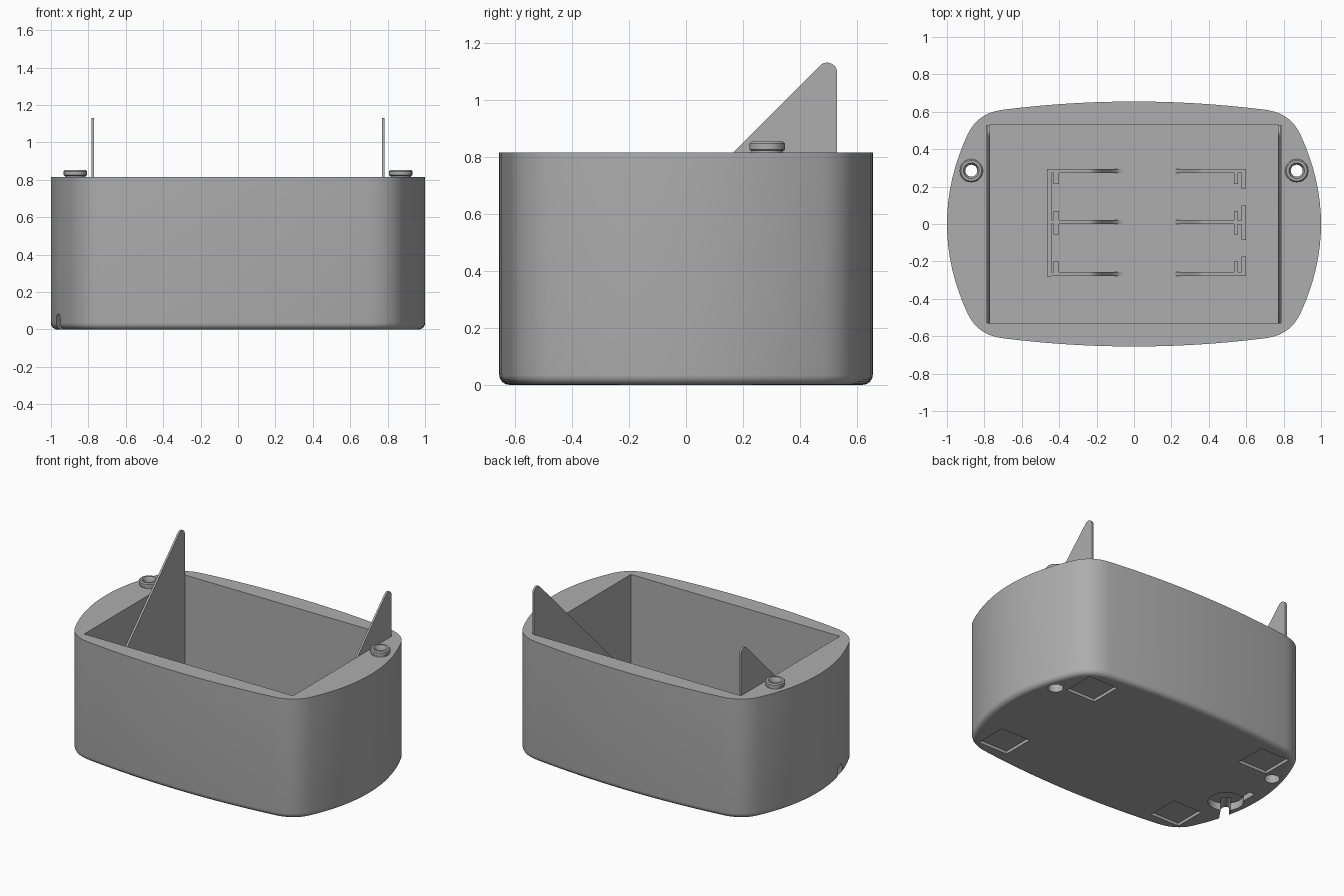
import bpy, bmesh, math
from mathutils import Matrix, Vector

if "Cube" in bpy.data.objects:
    bpy.data.objects.remove(bpy.data.objects["Cube"])

grey = bpy.data.materials.new("plain_grey")
grey.use_nodes = True
GREY = (0.42, 0.42, 0.42, 1)
grey.diffuse_color = GREY
grey.node_tree.nodes["Principled BSDF"].inputs["Base Color"].default_value = GREY

RIM, FLOOR = 0.815, 0.07


def finish(bm, name):
    bmesh.ops.recalc_face_normals(bm, faces=bm.faces)
    mesh = bpy.data.meshes.new(name)
    bm.to_mesh(mesh)
    bm.free()
    mesh.materials.append(grey)
    ob = bpy.data.objects.new(name, mesh)
    bpy.context.collection.objects.link(ob)
    return ob


def smooth(ob):
    bpy.ops.object.select_all(action="DESELECT")
    ob.select_set(True)
    bpy.context.view_layer.objects.active = ob
    bpy.ops.object.shade_smooth_by_angle(angle=math.radians(35))


def loft(name, rings):
    """Closed solid through a list of equal rings of points."""
    bm = bmesh.new()
    rows = [[bm.verts.new(p) for p in ring] for ring in rings]
    for a, b in zip(rows, rows[1:]):
        for i in range(len(a)):
            j = (i + 1) % len(a)
            bm.faces.new((a[i], a[j], b[j], b[i]))
    bm.faces.new(rows[0])
    bm.faces.new(rows[-1])
    return finish(bm, name)


def prism(name, pts, axis, lo, hi):
    """Extrude a flat profile along x or y; the profile's last coordinate is z."""
    place = (lambda p, d: (d, p[0], p[1])) if axis == "x" else (lambda p, d: (p[0], d, p[1]))
    return loft(name, [[place(p, d) for p in pts] for d in (lo, hi)])


def box(name, x0, x1, y0, y1, z0, z1):
    return prism(name, [(x0, z0), (x1, z0), (x1, z1), (x0, z1)], "y", y0, y1)


def turned(name, x, y, profile, n=40):
    """Solid of revolution from (radius, height) pairs."""
    angles = [2 * math.pi * i / n for i in range(n)]
    return loft(name, [[(x + r * math.cos(a), y + r * math.sin(a), z) for a in angles]
                       for r, z in profile])


def cut(ob, cutter):
    cutter.hide_render = True
    mod = ob.modifiers.new("cut", "BOOLEAN")
    mod.operation, mod.solver, mod.object = "DIFFERENCE", "EXACT", cutter
    bpy.context.view_layer.objects.active = ob
    bpy.ops.object.modifier_apply(modifier=mod.name)
    bpy.data.objects.remove(cutter)


# Outline: bowed ends, tight corners and gently bowed long sides
quarter = [(1 - 0.48 * y * y, y) for y in [0.06 * i for i in range(8)]]
a, c, b = Vector((0.889, 0.48)), Vector((0.836, 0.594)), Vector((0.7, 0.611))
quarter += [tuple(a * (1 - t) ** 2 + c * 2 * t * (1 - t) + b * t * t)
            for t in [i / 10 for i in range(11)]]
quarter += [(x, 0.655 - 0.09 * x * x) for x in [0.6 - 0.1 * i for i in range(7)]]
half = quarter + [(-x, y) for x, y in quarter[-2::-1]]
outline = [Vector(p) for p in half + [(x, -y) for x, y in half[-2:0:-1]]]


def inset(d):
    ring = []
    for i, p in enumerate(outline):
        t = (outline[(i + 1) % len(outline)] - outline[i - 1]).normalized()
        ring.append(p + Vector((-t.y, t.x)) * d)
    return ring


# Tub with a rounded lower edge
R = 0.035
levels = [(R + 0.01, 0)]
levels += [(R * (1 - math.sin(t)), R * (1 - math.cos(t)))
           for t in [math.pi / 2 * i / 6 for i in range(7)]]
levels.append((0, RIM))
tub = loft("tub", [[(p.x, p.y, z) for p in inset(d)] for d, z in levels])
cut(tub, box("cavity_cutter", -0.785, 0.785, -0.53, 0.53, FLOOR, 1))

# Foot recesses and screw holes in the underside
for sx in (-1, 1):
    for sy in (-1, 1):
        x, y = 0.69 * sx, 0.42 * sy
        cut(tub, box("foot_cutter", x - 0.11, x + 0.11, y - 0.11, y + 0.11, -0.1, 0.02))
    cut(tub, turned("screw_cutter", 0.87 * sx, 0.285,
                    [(0.048, -0.1), (0.048, 0.06), (0.032, 0.06), (0.032, 1)]))

# Cable pocket with a side slot and an arched exit through the end wall
cut(tub, turned("pocket_cutter", -0.83, -0.11, [(0.11, -0.1), (0.11, 0.05)]))
cut(tub, box("slot_cutter", -0.91, -0.87, -0.12, 0.07, -0.1, 0.05))
arch = [(-0.03, -0.1), (0.03, -0.1)]
arch += [(0.03 * math.cos(t), 0.055 + 0.03 * math.sin(t))
         for t in [math.pi * i / 10 for i in range(11)]]
tunnel = prism("tunnel_cutter", arch, "y", -0.2, 0.12)
tunnel.data.transform(Matrix.Translation((-0.93, -0.24, 0))
                      @ Matrix.Rotation(math.radians(-35), 4, "Z"))
cut(tub, tunnel)
smooth(tub)

# Screw collars on the rim
for side, x in (("right", -0.87), ("left", 0.87)):
    collar = turned(side + "_collar", x, 0.285,
                    [(0.055, RIM - 0.01), (0.055, RIM + 0.006), (0.062, RIM + 0.01),
                     (0.062, 0.846), (0.055, 0.853)])
    cut(collar, turned("bore_cutter", x, 0.285,
                       [(0.032, 0.7), (0.032, 0.835), (0.042, 0.853), (0.042, 1)]))
    smooth(collar)

# Triangular side fins with rounded tips, standing on the floor
r = 0.035
fin = [(0.53, FLOOR)]
fin += [(0.495 + r * math.cos(t), 1.095 + r * math.sin(t))
        for t in [math.radians(13.5 * i) for i in range(11)]]
fin += [(-0.495 + r * math.cos(t), FLOOR + r + r * math.sin(t))
        for t in [math.radians(135 + 13.5 * i) for i in range(11)]]
smooth(prism("right_fin", fin, "x", -0.784, -0.771))
smooth(prism("left_fin", fin, "x", 0.771, 0.784))

# Battery holder: long walls whose tops sweep down to a central gap
TOP, LOW = 0.27, FLOOR - 0.01


def sweep(x0, x1):
    return [(x0 + (x1 - x0) * t, FLOOR + (TOP - FLOOR) * (1 - math.cos(math.pi * t)) / 2)
            for t in [i / 12 for i in range(13)]]


for label, y in (("back", 0.283), ("middle", 0.01), ("front", -0.268)):
    for side, gap, shoulder, end in (("right", -0.06, -0.24, -0.45), ("left", 0.2, 0.38, 0.55)):
        pts = [(gap, LOW)] + sweep(gap, shoulder) + [(end, TOP), (end, LOW)]
        smooth(prism(f"{label}_{side}_battery_wall", pts, "y", y - 0.011, y + 0.011))
box("battery_end_wall", -0.465, -0.44, -0.28, 0.295, LOW, TOP)

# Contact guides at both ends of the battery bays
for label, lo, hi, out in (("back", 0.215, 0.272, (0.19, 0.294)),
                           ("middle", -0.055, 0.07, (-0.085, 0.1)),
                           ("front", -0.257, -0.2, (-0.279, -0.175))):
    box(label + "_right_contact_guide", -0.43, -0.402, lo, hi, LOW, TOP)
    box(label + "_left_contact_guide", 0.535, 0.557, lo, hi, LOW, TOP)
    box(label + "_left_contact_stop", 0.575, 0.6, *out, LOW, TOP)
    mid = (out[0] + out[1]) / 2 if label == "middle" else (out[1] - 0.011 if label == "back" else out[0] + 0.011)
    box(label + "_contact_bridge", 0.55, 0.58, mid - 0.011, mid + 0.011, LOW, TOP)
